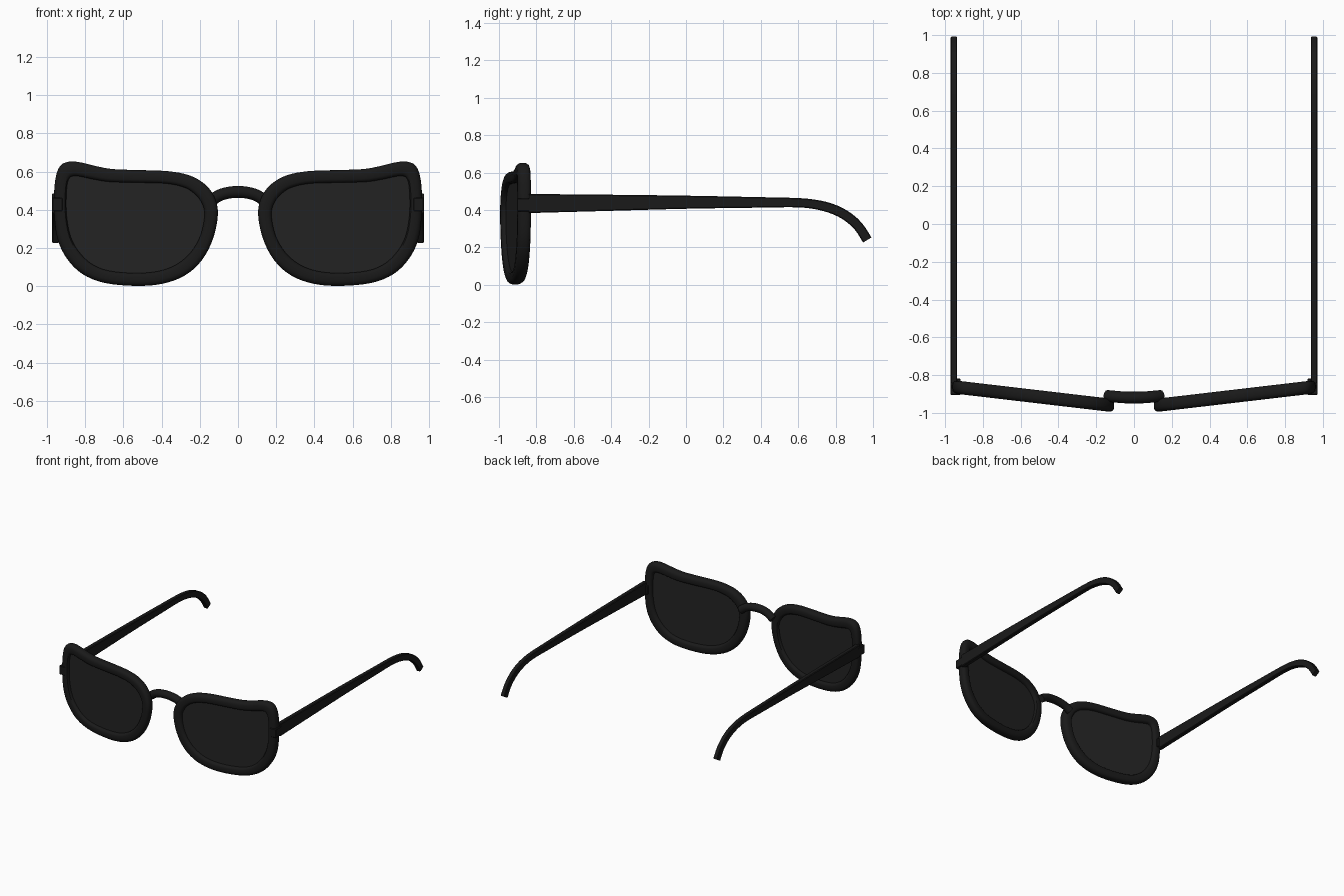
import bpy, bmesh
from mathutils import Vector

if "Cube" in bpy.data.objects:
    bpy.data.objects.remove(bpy.data.objects["Cube"])


def material(name, v):
    m = bpy.data.materials.new(name)
    m.diffuse_color = (v, v, v, 1)
    m.use_nodes = True
    m.node_tree.nodes["Principled BSDF"].inputs["Base Color"].default_value = m.diffuse_color
    return m


FRAME = material("black_plastic", 0.010)
LENS = material("dark_glass", 0.017)


def finish(name, bm, mat, mirror=True, angle=40):
    bmesh.ops.recalc_face_normals(bm, faces=bm.faces)
    me = bpy.data.meshes.new(name)
    bm.to_mesh(me)
    bm.free()
    me.materials.append(mat)
    ob = bpy.data.objects.new(name, me)
    bpy.context.collection.objects.link(ob)
    bpy.ops.object.select_all(action='DESELECT')
    bpy.context.view_layer.objects.active = ob
    ob.select_set(True)
    bpy.ops.object.shade_smooth_by_angle(angle=angle * 3.14159 / 180)
    if mirror:
        ob.modifiers.new("mirror", 'MIRROR').use_mirror_merge = False
    return ob


def smooth_path(pts, steps, closed):
    """Catmull-Rom samples through the points."""
    P = [Vector(p) for p in pts]
    n = len(P)
    get = (lambda i: P[i % n]) if closed else (lambda i: P[max(0, min(n - 1, i))])
    out = []
    for i in range(n if closed else n - 1):
        a, b, c, d = (get(i + k) for k in (-1, 0, 1, 2))
        for s in range(steps):
            t = s / steps
            out.append(0.5 * (2 * b + (c - a) * t + (2 * a - 5 * b + 4 * c - d) * t * t
                              + (3 * b - a - 3 * c + d) * t ** 3))
    return out if closed else out + [P[-1]]


def skin(bm, rings, closed):
    """Join rings of coordinates; cap the ends when open."""
    R = [[bm.verts.new(p) for p in r] for r in rings]
    n, m = len(R), len(R[0])
    for i in range(n if closed else n - 1):
        a, b = R[i], R[(i + 1) % n]
        for j in range(m):
            k = (j + 1) % m
            bm.faces.new((a[j], a[k], b[k], b[j]))
    if not closed:
        bm.faces.new(R[0])
        bm.faces.new(R[-1][::-1])


# Rim contours as (x, z), outer and inner matched point for point
outer = [(.105, .38), (.125, .47), (.175, .535), (.255, .58), (.37, .602), (.54, .608),
         (.66, .613), (.75, .63), (.82, .647), (.88, .652), (.927, .632), (.952, .575),
         (.962, .48), (.96, .36), (.943, .245), (.895, .145), (.815, .065), (.70, .018),
         (.54, .002), (.40, .012), (.28, .055), (.19, .135), (.13, .25)]
inner = [(.175, .38), (.195, .445), (.235, .49), (.29, .52), (.385, .538), (.54, .542),
         (.67, .546), (.755, .559), (.82, .573), (.858, .577), (.882, .565), (.893, .53),
         (.898, .46), (.895, .36), (.875, .26), (.835, .185), (.77, .12), (.68, .082),
         (.54, .069), (.415, .079), (.32, .115), (.245, .18), (.195, .27)]
outer = smooth_path(outer, 4, True)
inner = smooth_path(inner, 4, True)


def tilt(p, d):
    return (p.x, -0.974 + 0.117 * p.x + d, p.y)


# Rims: rounded section swept between the two contours
half = [(0, -.020), (.10, -.031), (.25, -.035), (.65, -.035), (.85, -.030), (.96, -.020), (1, -.008)]
section = half + [(t, -d) for t, d in reversed(half)]
bm = bmesh.new()
skin(bm, [[tilt(a.lerp(b, t), d) for t, d in section] for a, b in zip(inner, outer)], True)
finish("rim", bm, FRAME)

# Lenses: thin plates seated inside the rims
bm = bmesh.new()
edge = [a.lerp(b, 0.1) for a, b in zip(inner, outer)]
skin(bm, [[tilt(p, d) for p in edge] for d in (-.010, .010)], False)
finish("lens", bm, LENS)

# Bridge: arched round bar between the rims
path = smooth_path([(-.143, -.91, .445), (-.10, -.914, .474), (-.05, -.918, .489), (0, -.919, .493),
                    (.05, -.918, .489), (.10, -.914, .474), (.143, -.91, .445)], 3, False)
cu = bpy.data.curves.new("bridge_path", 'CURVE')
cu.dimensions = '3D'
cu.bevel_depth = 0.031
cu.bevel_resolution = 4
cu.use_fill_caps = True
sp = cu.splines.new('POLY')
sp.points.add(len(path) - 1)
for q, p in zip(sp.points, path):
    q.co = (*p, 1)
tmp = bpy.data.objects.new("bridge_path", cu)
bpy.context.collection.objects.link(tmp)
me = bpy.data.meshes.new_from_object(tmp.evaluated_get(bpy.context.evaluated_depsgraph_get()))
bpy.data.objects.remove(tmp)
bm = bmesh.new()
bm.from_mesh(me)
finish("bridge", bm, FRAME, mirror=False)

# Hinge blocks on the outer ends of the rims
bm = bmesh.new()
bmesh.ops.create_cube(bm, size=1)
for v in bm.verts:
    v.co = Vector((.945 + v.co.x * .055, -.861 + v.co.y * .086, .428 + v.co.z * .07))
bmesh.ops.bevel(bm, geom=bm.edges[:], offset=.004, segments=1, affect='EDGES')
finish("hinge", bm, FRAME, angle=30)

# Temples: tapering flat arms with a hooked ear tip, as (y, z, half height)
arm = [(-.84, .435, .051), (-.4, .439, .043), (0, .442, .035), (.4, .441, .028), (.58, .440, .025),
       (.68, .432, .025), (.77, .411, .026), (.85, .374, .026), (.92, .315, .026), (.969, .240, .026)]
arm = smooth_path(arm, 3, False)
rings = []
for i, p in enumerate(arm):
    d = arm[min(i + 1, len(arm) - 1)] - arm[max(i - 1, 0)]
    d = Vector((d.x, d.y)).normalized()
    w, h, c = .018, p.z, .005
    prof = [(w, h - c), (w - c, h), (c - w, h), (-w, h - c), (-w, c - h), (c - w, -h), (w - c, -h), (w, c - h)]
    rings.append([(.954 + u, p.x - d.y * v, p.y + d.x * v) for u, v in prof])
bm = bmesh.new()
skin(bm, rings, False)
finish("temple", bm, FRAME, angle=30)
